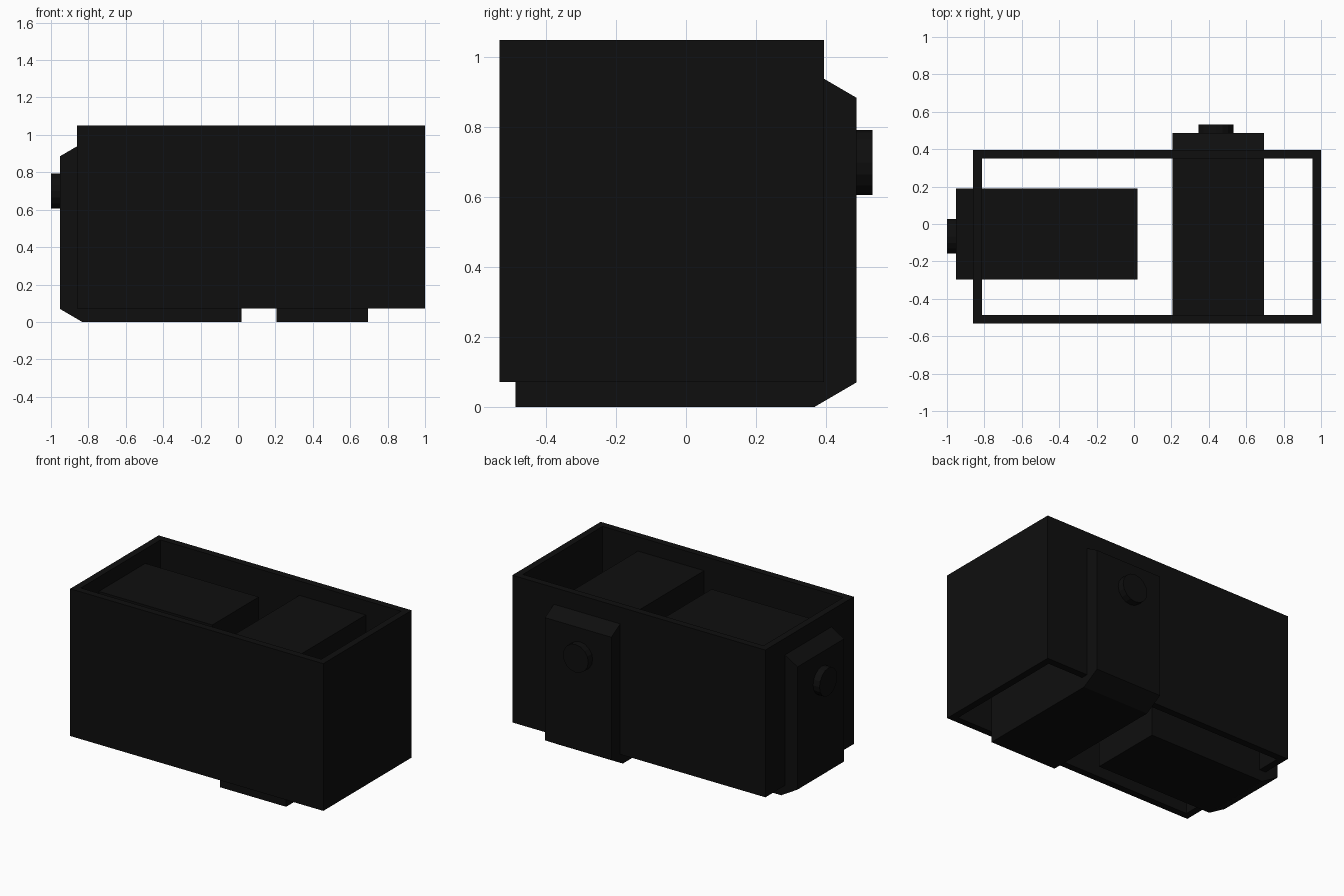
import bpy
import bmesh
import math
from mathutils import Matrix, Vector

cube = bpy.data.objects.get("Cube")
if cube:
    bpy.data.objects.remove(cube, do_unlink=True)

# Single flat colour
black = bpy.data.materials.new("matte black")
black.use_nodes = True
black.diffuse_color = (0.0045, 0.0045, 0.0045, 1)
bsdf = black.node_tree.nodes["Principled BSDF"]
bsdf.inputs["Base Color"].default_value = (0.0045, 0.0045, 0.0045, 1)
bsdf.inputs["Roughness"].default_value = 0.8


def add_object(name, bm):
    bmesh.ops.recalc_face_normals(bm, faces=bm.faces)
    mesh = bpy.data.meshes.new(name)
    bm.to_mesh(mesh)
    bm.free()
    mesh.materials.append(black)
    obj = bpy.data.objects.new(name, mesh)
    bpy.context.collection.objects.link(obj)
    return obj


def rectangle_ring(bm, x0, x1, y0, y1, z):
    return [bm.verts.new((x, y, z)) for x, y in ((x0, y0), (x1, y0), (x1, y1), (x0, y1))]


def frame(name, x0, x1, y0, y1, z0, z1, wall):
    """Rectangular sleeve, open at the top and bottom."""
    bm = bmesh.new()
    rings = []
    for inset, z in ((0, z0), (0, z1), (wall, z1), (wall, z0)):
        rings.append(rectangle_ring(bm, x0 + inset, x1 - inset, y0 + inset, y1 - inset, z))
    for a, b in zip(rings, rings[1:] + rings[:1]):
        for i in range(4):
            j = (i + 1) % 4
            bm.faces.new((a[i], a[j], b[j], b[i]))
    return add_object(name, bm)


def block(name, profile, axis, side0, side1):
    """Extrude a (run, z) profile sideways; the run lies along the given axis."""
    bm = bmesh.new()
    if axis == "x":
        points = [(r, side0, z) for r, z in profile]
        move = Vector((0, side1 - side0, 0))
    else:
        points = [(side0, r, z) for r, z in profile]
        move = Vector((side1 - side0, 0, 0))
    face = bm.faces.new([bm.verts.new(p) for p in points])
    result = bmesh.ops.extrude_face_region(bm, geom=[face])
    verts = [g for g in result["geom"] if isinstance(g, bmesh.types.BMVert)]
    bmesh.ops.translate(bm, verts=verts, vec=move)
    return add_object(name, bm)


def knob(name, centre, rotation):
    bm = bmesh.new()
    bmesh.ops.create_cone(bm, cap_ends=True, segments=16, radius1=0.093,
                          radius2=0.093, depth=0.08,
                          matrix=Matrix.Translation(centre) @ rotation)
    return add_object(name, bm)


def chamfered_profile(outer, inner):
    """Side outline with the outer top and bottom corners cut off."""
    step = 0.12 if inner > outer else -0.12
    return [(inner, 0), (outer + step, 0), (outer, 0.07),
            (outer, 0.885), (outer + step, 0.955), (inner, 0.955)]


# Outer sleeve
frame("outer_frame", -0.86, 1.0, -0.533, 0.395, 0.072, 1.05, 0.046)

# Blocks that push out through the side and back walls
block("side_block", chamfered_profile(-0.953, 0.02), "x", -0.298, 0.19)
block("back_block", chamfered_profile(0.487, -0.487), "y", 0.207, 0.695)

# Round knobs on the outer ends of the blocks
knob("side_knob", (-0.96, -0.066, 0.70), Matrix.Rotation(math.pi / 2, 4, "Y"))
knob("back_knob", (0.438, 0.493, 0.70), Matrix.Rotation(math.pi / 2, 4, "X"))
